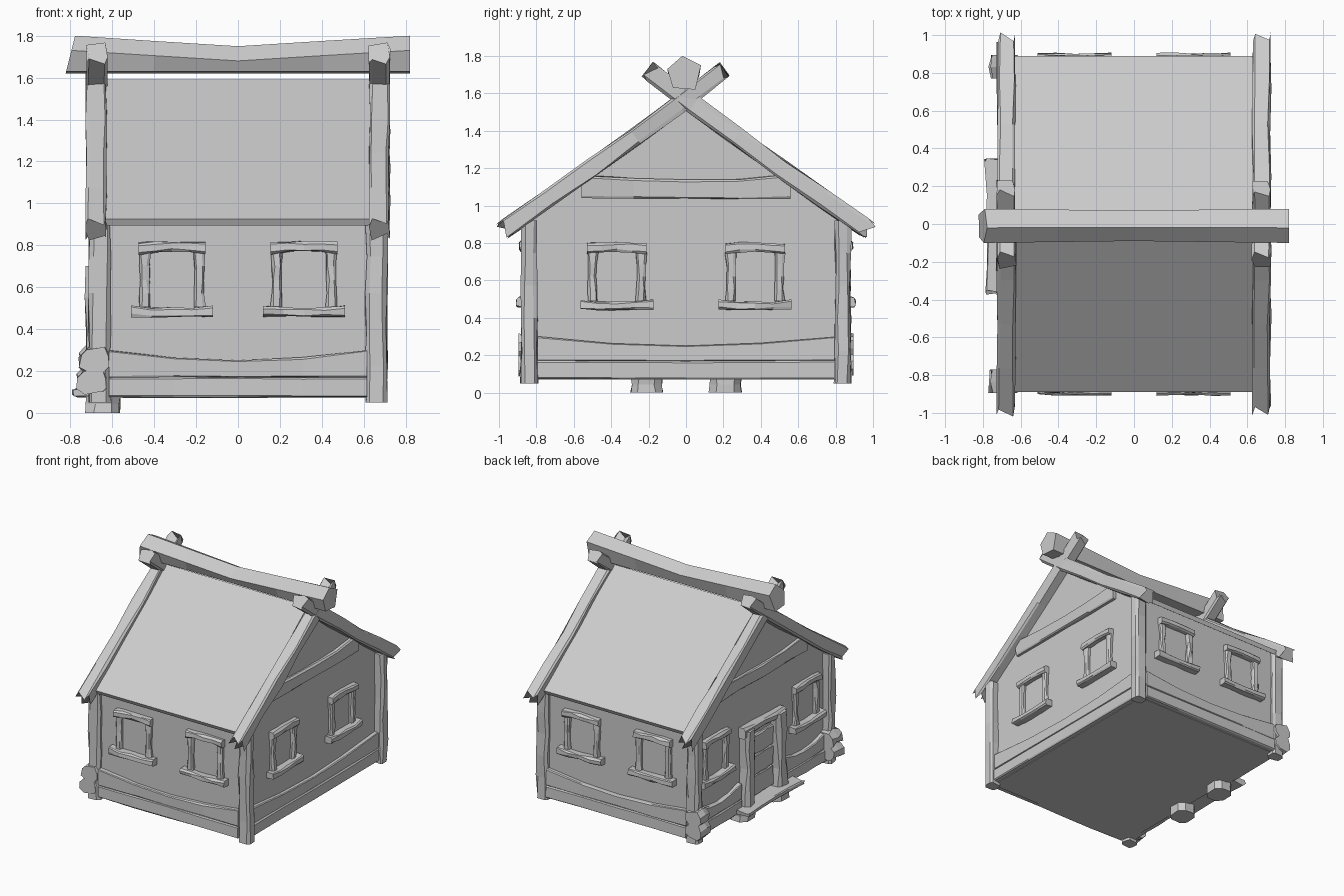
import bpy, bmesh, random
from mathutils import Vector as V

random.seed(7)
if "Cube" in bpy.data.objects:
    bpy.data.objects.remove(bpy.data.objects["Cube"])

wood = bpy.data.materials.new("plain_grey_wood")
wood.use_nodes = True
GREY = (0.6, 0.6, 0.6, 1)
wood.diffuse_color = GREY
wood.node_tree.nodes["Principled BSDF"].inputs["Base Color"].default_value = GREY
UP = V((0, 0, 1))


def loft(name, rings):
    """Closed, flat-shaded solid through a row of equal-sized rings."""
    bm = bmesh.new()
    loops = [[bm.verts.new(p) for p in ring] for ring in rings]
    n = len(loops[0])
    for a, b in zip(loops, loops[1:]):
        for i in range(n):
            j = (i + 1) % n
            bm.faces.new((a[i], a[j], b[j], b[i]))
    bm.faces.new(loops[0])
    bm.faces.new(loops[-1])
    bmesh.ops.recalc_face_normals(bm, faces=bm.faces)
    mesh = bpy.data.meshes.new(name)
    bm.to_mesh(mesh)
    bm.free()
    mesh.materials.append(wood)
    obj = bpy.data.objects.new(name, mesh)
    bpy.context.collection.objects.link(obj)
    return obj


def beam(name, start, end, side, w, h, mid=1.0, sag=(0, 0, 0), rough=0.005,
         chamfer=0.2, segs=4, torn=(0, 0)):
    """Hand-hewn chamfered beam; w runs along side, h across it."""
    start, end, sag = V(start), V(end), V(sag)
    axis = (end - start).normalized()
    u = V(side).normalized()
    v = axis.cross(u)
    c = chamfer * min(w, h)
    a, b = w / 2, h / 2
    outline = [(a, b - c), (a - c, b), (c - a, b), (-a, b - c),
               (-a, c - b), (c - a, -b), (a - c, -b), (a, c - b)]
    rings = []
    for k in range(segs + 1):
        t = k / segs
        arch = 1 - (2 * t - 1) ** 2
        squeeze = 1 + (mid - 1) * arch
        ragged = torn[0] if k == 0 else torn[1] if k == segs else 0
        ring = []
        for i, (p, q) in enumerate(outline):
            r = random.uniform(-rough, rough)
            slip = ragged * (1 if i % 2 else -1) * random.uniform(0.4, 1)
            ring.append(start.lerp(end, t) + sag * arch + u * (p + r)
                        + v * (q * squeeze + r) + axis * slip)
        rings.append(ring)
    return loft(name, rings)


# Body with gable ends, and two roof slabs
house = [(-.845, .07), (.845, .07), (.845, .92), (0, 1.55), (-.845, .92)]
loft("house_body", [[(x, y, z) for y, z in house] for x in (-.645, .645)])
for s, tag in ((-1, "front"), (1, "back")):
    slab = [(0, 1.59), (.89, .925), (.875, .895), (0, 1.54)]
    loft(tag + "_roof", [[(x, s * y, z) for y, z in slab] for x in (-.65, .65)])

# Sagging ridge beam
ridge = [(-.10, 1.73), (-.02, 1.80), (.08, 1.75), (.05, 1.62), (-.07, 1.63)]
rings = []
for x, drop in ((-.80, 0), (-.4, .025), (0, .05), (.4, .025), (.82, 0)):
    rings.append([(x + (z - 1.71) * (.25 if x < -.7 else 0), y * (1 - 2 * drop),
                   z - drop * (z > 1.7)) for y, z in ridge])
loft("ridge_beam", rings)

# Crossed rafters with torn ends, and corner posts
for sx, gable in ((-1, "right"), (1, "left")):
    for sy, face in ((-1, "front"), (1, "back")):
        tag = f"{face}_{gable}"
        beam(tag + "_rafter", (sx * .675, sy * .965, .875),
             (sx * .675, -sy * .19, 1.715), (1, 0, 0), .095, .095,
             rough=.006, chamfer=.12, segs=5, torn=(.035, .025),
             sag=(0, 0, -.012))
        beam(tag + "_post", (sx * .66, sy * .838, .05),
             (sx * .66, sy * .838, .92), (1, 0, 0), .10, .088,
             rough=.006, mid=.92, segs=5)


def wall_piece(name, wall, a, b, w, depth, out=0.0, **kw):
    """Beam on a wall between (across, height) points a and b."""
    normal, dist = wall
    across = UP.cross(normal)
    place = lambda p: normal * (dist + out) + across * p[0] + UP * p[1]
    return beam(name, place(a), place(b), normal, depth, w, **kw)


WALLS = {"front": (V((0, -1, 0)), .845), "back": (V((0, 1, 0)), .845),
         "left": (V((1, 0, 0)), .645), "right": (V((-1, 0, 0)), .645)}


def window(tag, wall, u, z):
    wall_piece(tag + "_sill", wall, (u - .195, z), (u + .195, z), .052, .10,
               out=.01, mid=.8, sag=(0, 0, -.006))
    wall_piece(tag + "_lintel", wall, (u - .16, z + .30), (u + .16, z + .30),
               .055, .08, out=.005, mid=.85, sag=(0, 0, .008))
    for s in (-1, 1):
        wall_piece(tag + "_jamb", wall, (u + s * .13, z + .02),
                   (u + s * .13, z + .28), .055, .06, mid=.75)


for tag, wall in WALLS.items():
    long_side = tag in ("front", "back")
    offset, height = {"left": (.37, .47), "right": (.57, .47)}.get(tag, (.315, .485))
    for s in (-1, 1):
        window(f"{tag}_window", wall, s * offset, height)
    # Foundation planks, split by the doorway on the right gable
    half = .615 if long_side else .795
    spans = [(-half, -.27), (.27, half)] if tag == "right" else [(-half, half)]
    for a, b in spans:
        wall_piece(tag + "_lower_plank", wall, (a, .122), (b, .122), .095, .08,
                   rough=.003, chamfer=.1)
        wall_piece(tag + "_upper_plank", wall, (a, .235), (b, .235), .13, .07,
                   mid=.62, sag=(0, 0, -.025), rough=.003, chamfer=.1)
    if not long_side:
        wall_piece(tag + "_gable_beam", wall, (-.56, 1.10), (.56, 1.10), .125, .06,
                   mid=.78, sag=(0, 0, -.014), chamfer=.15)

# Log ends wrapping the corners beside the door wall
for s, tag in ((-1, "front"), (1, "back")):
    for z, x in ((.15, -.69), (.25, -.68)):
        beam(tag + "_log_end", (x, s * .77, z), (x, s * .895, z), (1, 0, 0),
             .14, .115, mid=1.12, rough=.012, chamfer=.3, segs=2)

# Door with frame, threshold and feet
door = WALLS["right"]
for z in (.21, .37, .53):
    wall_piece("door_board", door, (-.14, z), (.14, z), .15, .05, rough=.004,
               chamfer=.12)
for s in (-1, 1):
    wall_piece("door_jamb", door, (s * .205, .11), (s * .19, .70), .11, .12,
               out=.02, mid=.85, rough=.008)
    beam("step_foot", (-.645, s * .21, 0), (-.645, s * .21, .085), (1, 0, 0),
         .16, .17, mid=.95, segs=2, chamfer=.25)
wall_piece("door_lintel", door, (-.26, .69), (.26, .67), .08, .10, out=.01,
           mid=.8, sag=(0, 0, .01))
beam("door_step", (-.70, -.365, .098), (-.70, .335, .098), (1, 0, 0), .18, .036,
     rough=.006, sag=(.015, 0, 0), torn=(.015, .015))
